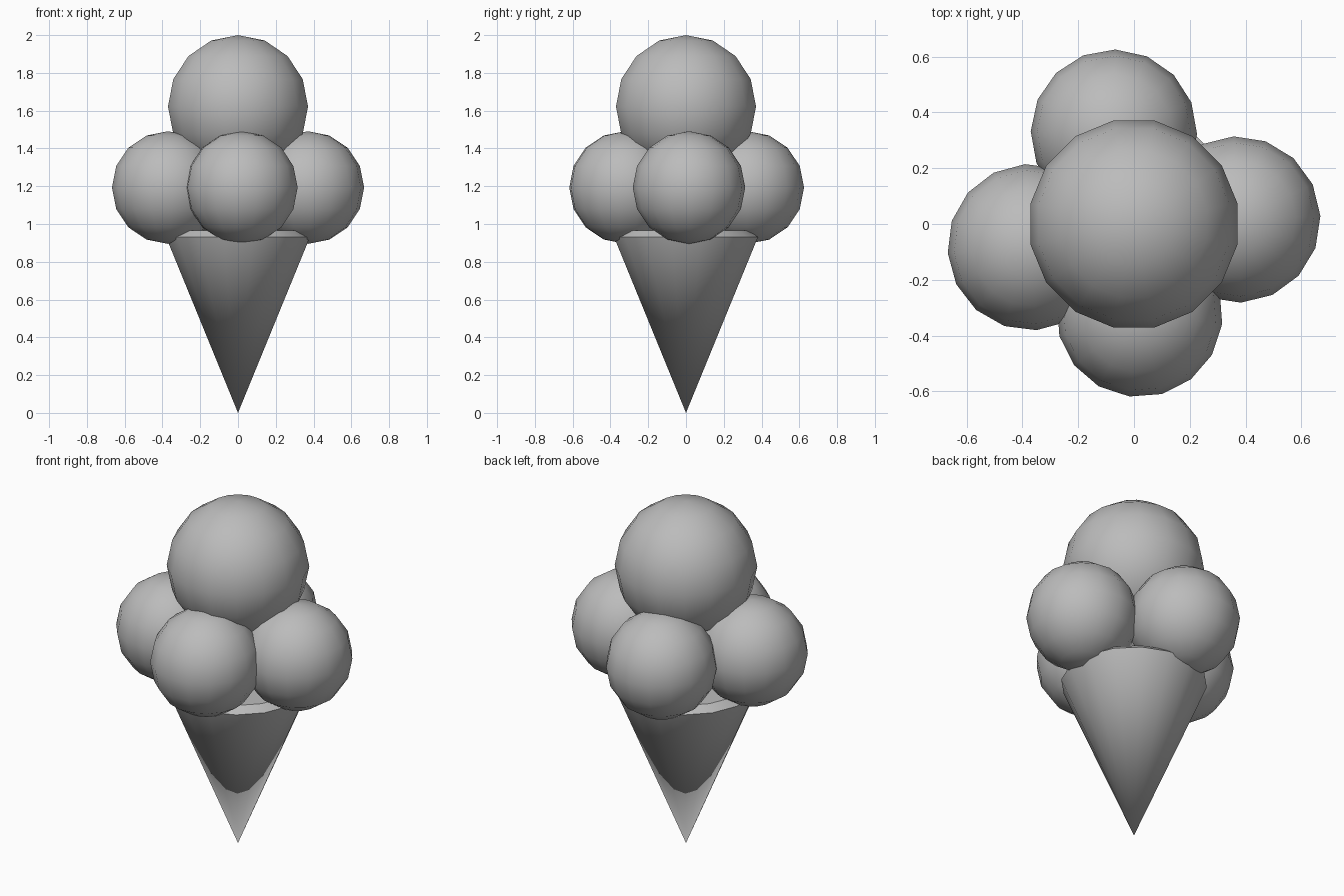
import bpy, math
from mathutils import Matrix

cube = bpy.data.objects.get("Cube")
if cube:
    bpy.data.objects.remove(cube, do_unlink=True)

SIDES = 16
HALF_STEP = 180 / SIDES

grey = bpy.data.materials.new("plain grey")
grey.use_nodes = True
colour = (0.5, 0.5, 0.5, 1)
grey.diffuse_color = colour
grey.node_tree.nodes["Principled BSDF"].inputs["Base Color"].default_value = colour


def finish(obj, name):
    obj.name = name
    obj.data.materials.append(grey)
    bpy.ops.object.shade_smooth_by_angle(angle=math.radians(35))


def scoop(name, radius, location, turn):
    bpy.ops.mesh.primitive_uv_sphere_add(segments=SIDES, ring_count=SIDES // 2, radius=radius,
                                         location=location, rotation=(0, 0, math.radians(turn)))
    finish(bpy.context.object, name)


# Wafer cone: pointed at the bottom, with a chamfered closed rim
def ring(radius, z):
    step = 2 * math.pi / SIDES
    return [(radius * math.cos((i + 0.5) * step), radius * math.sin((i + 0.5) * step), z)
            for i in range(SIDES)]


verts = [(0, 0, 0)] + ring(0.388, 0.93) + ring(0.345, 0.965)
faces = [tuple(range(1 + SIDES, 1 + 2 * SIDES))]
for i in range(SIDES):
    a, b = 1 + i, 1 + (i + 1) % SIDES
    faces += [(0, b, a), (a, b, b + SIDES, a + SIDES)]
mesh = bpy.data.meshes.new("cone")
mesh.from_pydata(verts, [], faces)
cone = bpy.data.objects.new("cone", mesh)
bpy.context.collection.objects.link(cone)
bpy.ops.object.select_all(action="DESELECT")
cone.select_set(True)
bpy.context.view_layer.objects.active = cone
finish(cone, "cone")

# Large scoop on top of four smaller ones
scoop("top_scoop", 0.378, (0, 0, 1.622), HALF_STEP)
for name, x, y, turn in [("front_scoop", 0.02, -0.322, -7),
                         ("back_scoop", -0.072, 0.327, -1),
                         ("right_scoop", -0.37, -0.083, 4),
                         ("left_scoop", 0.37, 0.016, 2.5)]:
    scoop(name, 0.298, (x, y, 1.193), turn)
